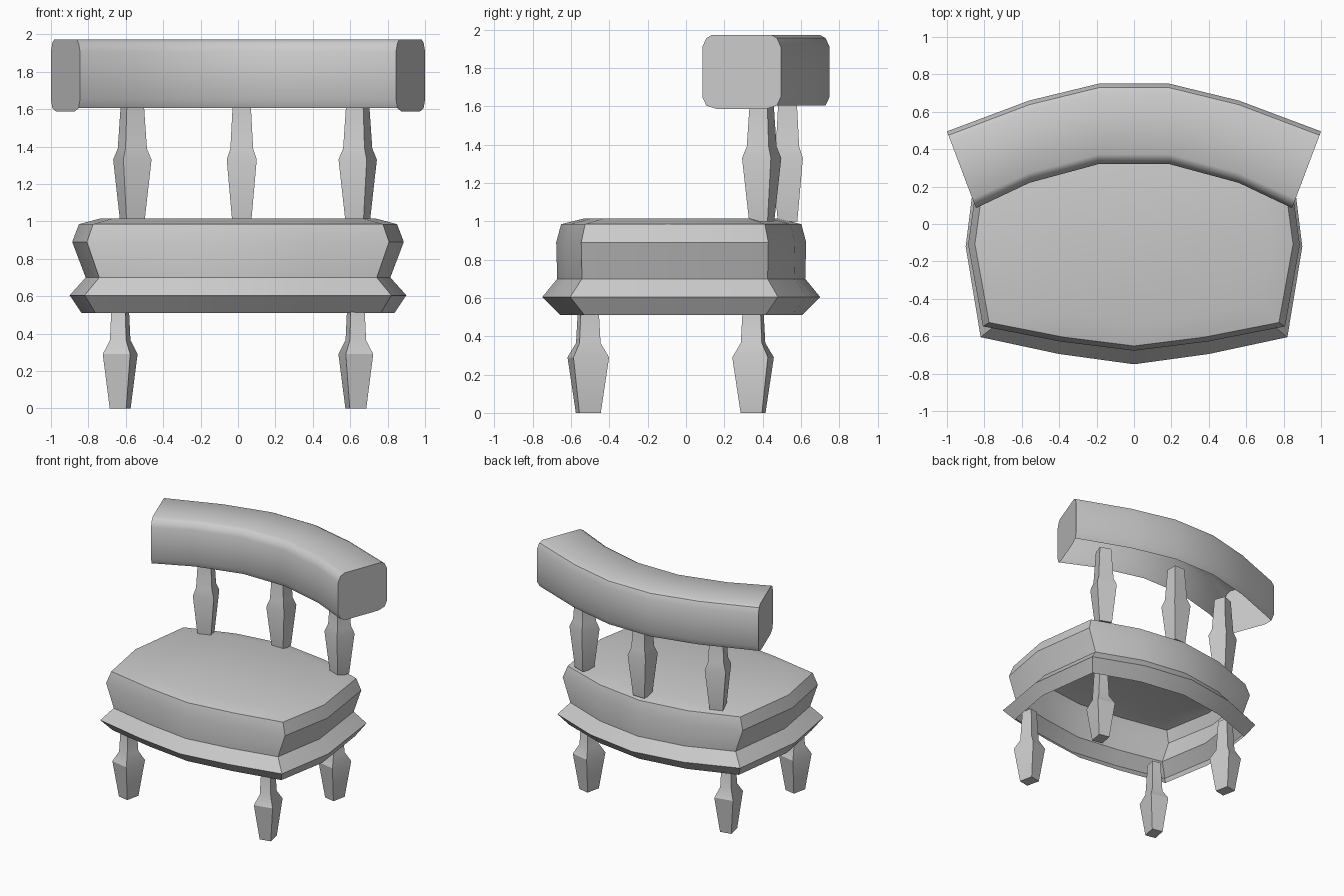
import bpy, bmesh, math
from mathutils import Matrix

if "Cube" in bpy.data.objects:
    bpy.data.objects.remove(bpy.data.objects["Cube"])


def loft(name, rings, closed=True, caps=(), angle=30, loc=(0, 0, 0), rot=0):
    """Skin a list of point rings; caps are extra n-gons given as point lists."""
    bm = bmesh.new()
    vs = [[bm.verts.new(p) for p in r] for r in rings]
    n = len(rings[0])
    for a, b in zip(vs, vs[1:]):
        for i in range(n if closed else n - 1):
            j = (i + 1) % n
            bm.faces.new((a[i], a[j], b[j], b[i]))
    for c in caps:
        bm.faces.new([bm.verts.new(p) for p in c])
    bmesh.ops.remove_doubles(bm, verts=bm.verts, dist=1e-4)
    bmesh.ops.recalc_face_normals(bm, faces=bm.faces)
    me = bpy.data.meshes.new(name)
    bm.to_mesh(me)
    bm.free()
    ob = bpy.data.objects.new(name, me)
    bpy.context.collection.objects.link(ob)
    ob.matrix_world = Matrix.Translation(loc) @ Matrix.Rotation(math.radians(rot), 4, 'Z')
    bpy.context.view_layer.objects.active = ob
    bpy.ops.object.select_all(action='DESELECT')
    ob.select_set(True)
    bpy.ops.object.shade_smooth_by_angle(angle=math.radians(angle))
    return ob


def turned(name, profile, w, d, loc, rot):
    """Four-sided post from (height, width factor) pairs."""
    rings = [[(sx * w * f / 2, sy * d * f / 2, z)
              for sx, sy in ((-1, -1), (1, -1), (1, 1), (-1, 1))] for z, f in profile]
    return loft(name, rings, caps=(rings[0], rings[-1]), loc=loc, rot=rot)


# Seat: bowed outline scaled through the levels, open underneath
half = [(0.4, -0.695), (0.82, -0.605), (0.9, -0.12), (0.825, 0.48), (0.42, 0.635)]
outline = [(0, -0.75)] + half + [(0, 0.70)] + [(-x, y) for x, y in reversed(half)]
levels = [(0.51, 0.93, 0.87), (0.605, 1, 1), (0.70, 0.905, 0.893), (0.89, 0.985, 0.90),
          (0.985, 0.945, 0.865), (1.015, 0.82, 0.70)]
rings = [[(x * sx, (y + 0.025) * sy - 0.025, z) for x, y in outline] for z, sx, sy in levels]
loft("seat", rings, caps=(rings[-1],), angle=28)

# Back rail: rounded section swept along a curve, open underneath, full end plates
stations = [((0.845, 0.085), (1.0, 0.495)), ((0.56, 0.22), (0.56, 0.66)),
            ((0.19, 0.32), (0.19, 0.75))]
stations = [((-f[0], f[1]), (-b[0], b[1])) for f, b in stations] + stations[::-1]
section = [(0.05, 1.605), (0, 1.65), (0, 1.91), (0.05, 1.955), (0.12, 1.973),
           (0.88, 1.973), (0.95, 1.957), (1, 1.91), (1, 1.65), (0.95, 1.605)]


def place(st, pts):
    (fx, fy), (bx, by) = st
    return [(fx + (bx - fx) * t, fy + (by - fy) * t, z) for t, z in pts]


plate = section + [(0.82, 1.587), (0.18, 1.587)]
loft("back_rail", [place(s, section) for s in stations], closed=False,
     caps=(place(stations[0], plate), place(stations[-1], plate)), angle=35)

# Back spindles, turned to follow the rail
spindle = [(1.0, 0.64), (1.33, 1), (1.39, 0.76), (1.66, 0.58)]
for side, x, y, rot in (("left", -0.565, 0.395, 20), ("middle", 0.02, 0.53, 0),
                        ("right", 0.64, 0.395, -20)):
    turned("back_spindle_" + side, spindle, 0.16, 0.16, (x, y, 0), rot)

# Legs, turned to follow the seat edge
leg = [(0, 0.6), (0.29, 1), (0.365, 0.59), (0.62, 0.46)]
for side, s in (("left", -1), ("right", 1)):
    turned("front_leg_" + side, leg, 0.15, 0.19, (0.63 * s, -0.51, 0), 12 * s)
    turned("back_leg_" + side, leg, 0.15, 0.19, (0.63 * s, 0.35, 0), -12 * s)
